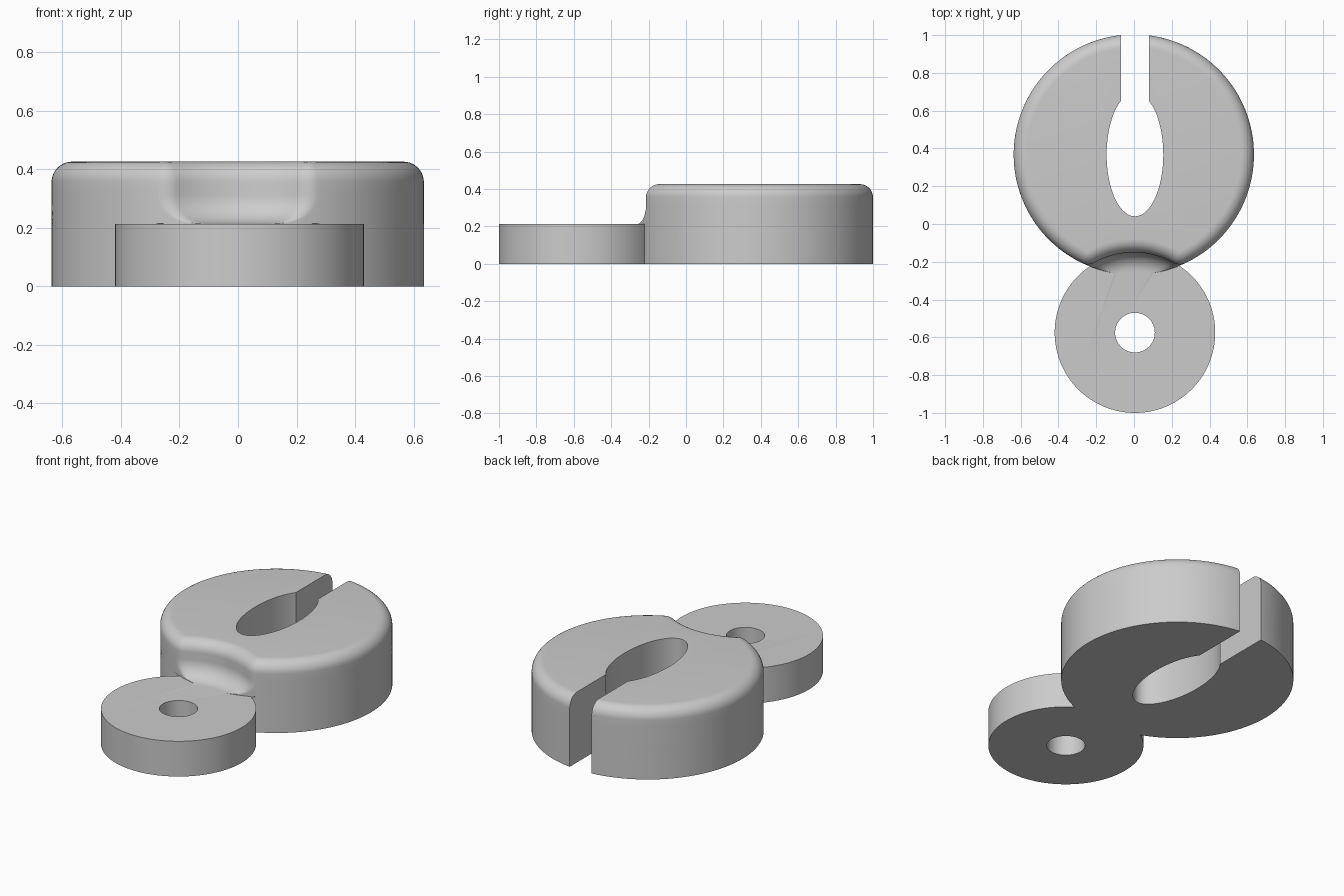
import bpy, bmesh
from math import sin, cos, pi, atan2, sqrt, acos

if "Cube" in bpy.data.objects:
    bpy.data.objects.remove(bpy.data.objects["Cube"])

# Overall dimensions
R, H, MX, MY = 0.636, 0.426, -0.001, 0.3675    # large disc
r, h, SX, SY = 0.425, 0.213, 0.005, -0.575     # small disc
D = MY - SY
ROUND = 0.07                                   # edge rounding
COVE = 0.10                                    # hollow fillet above the small disc

grey = bpy.data.materials.new("light_grey")
grey.diffuse_color = (0.6, 0.6, 0.6, 1)
grey.use_nodes = True
grey.node_tree.nodes["Principled BSDF"].inputs["Base Color"].default_value = grey.diffuse_color


def loft(name, rings):
    """Skin a stack of equal-length rings and cap both ends."""
    bm = bmesh.new()
    loops = [[bm.verts.new(p) for p in ring] for ring in rings]
    n = len(loops[0])
    for a, b in zip(loops, loops[1:]):
        for i in range(n):
            j = (i + 1) % n
            bm.faces.new((a[i], a[j], b[j], b[i]))
    bm.faces.new(loops[0])
    bm.faces.new(loops[-1])
    bmesh.ops.recalc_face_normals(bm, faces=bm.faces[:])
    me = bpy.data.meshes.new(name)
    bm.to_mesh(me)
    bm.free()
    me.materials.append(grey)
    ob = bpy.data.objects.new(name, me)
    bpy.context.collection.objects.link(ob)
    return ob


def prism(name, outline, z0, z1):
    return loft(name, [[(x, y, z) for x, y in outline] for z in (z0, z1)])


def arc(cx, cy, rad, a0, a1, n):
    return [(cx + rad * cos(a0 + (a1 - a0) * i / n),
             cy + rad * sin(a0 + (a1 - a0) * i / n)) for i in range(n + 1)]


def notched_circle(big, small, fil, z):
    """Circle with a round bite at the front and rounded bite corners."""
    p, q = big - fil, small + fil
    a = (D * D + p * p - q * q) / (2 * D)
    x = sqrt(p * p - a * a)
    t0 = atan2(-a, x)
    t1 = atan2(a - D, -x)
    t2 = atan2(D - a, x)
    half = arc(0, 0, big, pi / 2, t0, 72)
    half += arc(x, -a, fil, t0, t1, 10)[1:]
    half += arc(0, -D, small, t2, pi / 2, 16)[1:]
    full = half + [(-px, py) for px, py in half[-2:0:-1]]
    return [(MX + px, MY + py, z) for px, py in full]


# Large disc: straight foot, hollow cove, rounded top
rings = [notched_circle(R, r - COVE, ROUND + 0.002, 0)]
for i in range(11):
    t = pi / 2 * i / 10
    rings.append(notched_circle(R, r - COVE + COVE * sin(t), ROUND + 0.002,
                                h + COVE * (1 - cos(t))))
for i in range(11):
    t = pi / 2 * i / 10
    d = ROUND * (1 - cos(t))
    rings.append(notched_circle(R - d, r + d, ROUND + 0.002 - d,
                                H - ROUND + ROUND * sin(t)))
body = loft("keyhole_disc_body", rings)

# Small disc
tab = prism("small_disc", arc(SX, SY, r, 0, 2 * pi, 128)[:-1], 0, h)

# Cutters: pin hole, and oval opening joined with the slot
hole = prism("hole_cutter", arc(SX, SY, 0.105, 0, 2 * pi, 64)[:-1], -0.2, 0.6)
ex, ey, sw = 0.15, 0.327, 0.074
t = acos(sw / ex)
oval = [(SX + ex * px, MY + ey * py)
        for px, py in arc(0, 0, 1, t, -pi - t, 64)]
slot = prism("slot_cutter", [(SX + sw, 1.2)] + oval + [(SX - sw, 1.2)], -0.2, 0.6)

# Combine the parts
bpy.context.view_layer.objects.active = body
body.select_set(True)
for ob, op in ((tab, 'UNION'), (hole, 'DIFFERENCE'), (slot, 'DIFFERENCE')):
    ob.hide_render = True
    m = body.modifiers.new(ob.name, 'BOOLEAN')
    m.object, m.operation, m.solver = ob, op, 'EXACT'
    bpy.ops.object.modifier_apply(modifier=m.name)
    bpy.data.objects.remove(ob)
bpy.ops.object.shade_smooth_by_angle(angle=0.5)
